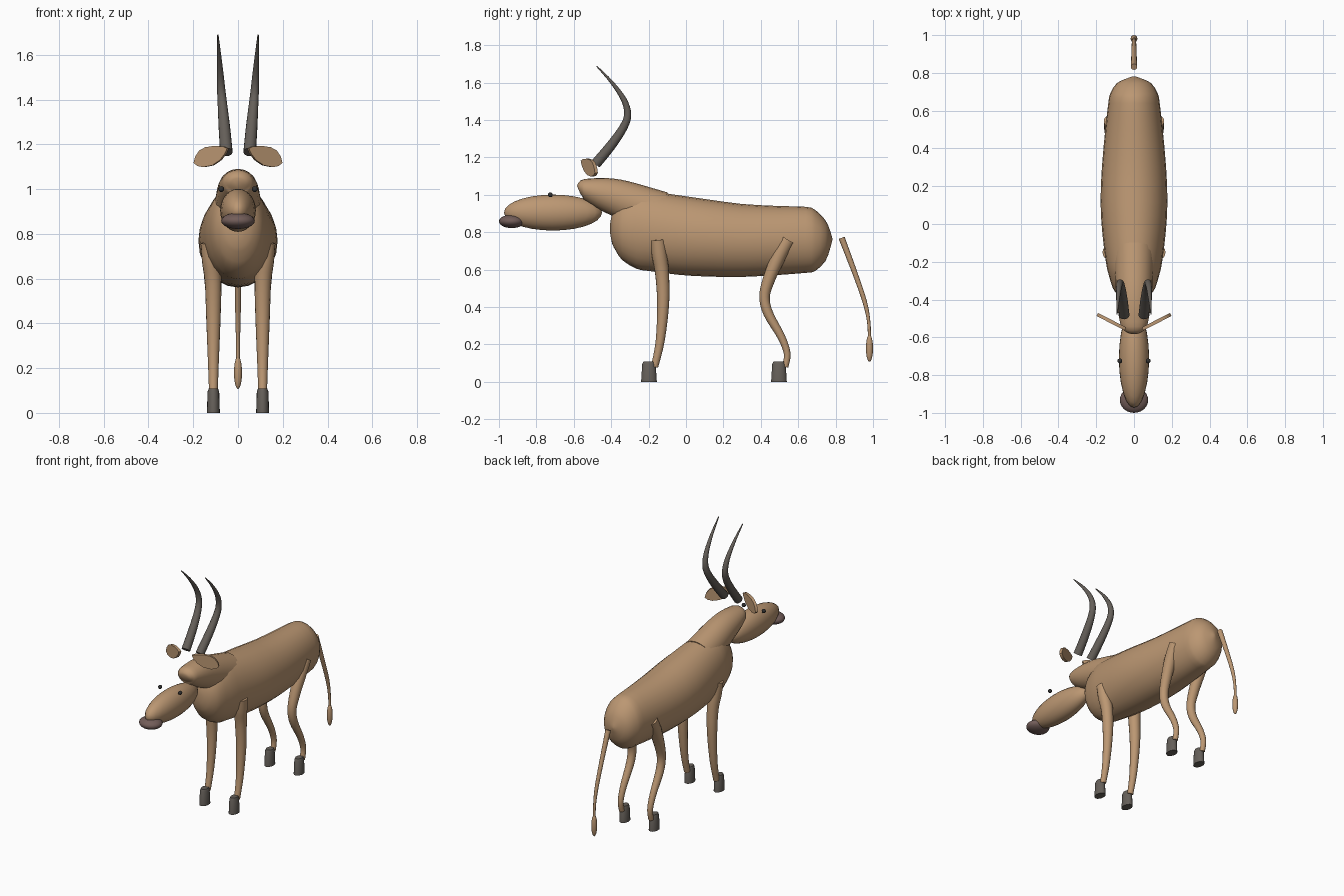
import bpy, bmesh, math
from mathutils import Vector, Matrix


def material(name, rgb):
    m = bpy.data.materials.new(name)
    m.diffuse_color = (*rgb, 1)
    return m


TAN = material("tan_coat", (0.50, 0.31, 0.17))
HORN = material("dark_horn", (0.13, 0.115, 0.10))
NOSE = material("nose", (0.17, 0.11, 0.10))
BLACK = material("eye_black", (0.03, 0.03, 0.03))


def finish(bm, name, mat):
    bmesh.ops.recalc_face_normals(bm, faces=bm.faces)
    me = bpy.data.meshes.new(name)
    bm.to_mesh(me)
    bm.free()
    ob = bpy.data.objects.new(name, me)
    bpy.context.collection.objects.link(ob)
    me.materials.append(mat)
    bpy.ops.object.select_all(action='DESELECT')
    ob.select_set(True)
    bpy.context.view_layer.objects.active = ob
    bpy.ops.object.shade_smooth_by_angle(angle=math.radians(45))
    return ob


def refine(keys, n):
    """Catmull-Rom interpolation of key rows."""
    if n <= 1:
        return keys
    pad = [keys[0]] + keys + [keys[-1]]
    out = []
    for i in range(1, len(pad) - 2):
        a, b, c, d = pad[i - 1:i + 3]
        for k in range(n):
            t = k / n
            out.append([0.5 * (2 * q + (r - p) * t + (2 * p - 5 * q + 4 * r - s) * t * t
                               + (3 * q - p - 3 * r + s) * t ** 3)
                        for p, q, r, s in zip(a, b, c, d)])
    return out + [keys[-1]]


def tube(name, keys, mat, sides=16, n=4, axis=None):
    """Skin rings along a path; each key is x, y, z, half width, half depth."""
    rows = refine([list(k) for k in keys], n)
    pts = [Vector(r[:3]) for r in rows]
    bm = bmesh.new()
    rings = []
    for i, r in enumerate(rows):
        t = Vector(axis) if axis else pts[min(i + 1, len(pts) - 1)] - pts[max(i - 1, 0)]
        t.normalize()
        side = (Vector((1, 0, 0)) - t * t.x).normalized()
        up = side.cross(t)
        rings.append([bm.verts.new(pts[i] + side * math.cos(a) * r[3] + up * math.sin(a) * r[4])
                      for a in (2 * math.pi * k / sides for k in range(sides))])
    for lo, hi in zip(rings, rings[1:]):
        for k in range(sides):
            j = (k + 1) % sides
            bm.faces.new((lo[k], lo[j], hi[j], hi[k]))
    bm.faces.new(rings[0])
    bm.faces.new(rings[-1])
    return finish(bm, name, mat)


def ellipsoid(name, centre, radii, mat, u=24, v=14):
    bm = bmesh.new()
    bmesh.ops.create_uvsphere(bm, u_segments=u, v_segments=v, radius=1,
                              matrix=Matrix.Translation(centre) @ Matrix.Diagonal((*radii, 1)))
    return finish(bm, name, mat)


# Body: rings from chest to rump (y, bottom, top, half width)
body = [(-0.405, 0.79, 0.85, 0.02), (-0.395, 0.74, 0.90, 0.055), (-0.375, 0.70, 0.94, 0.085),
        (-0.34, 0.65, 0.985, 0.112), (-0.265, 0.605, 1.02, 0.135), (-0.20, 0.593, 1.02, 0.149),
        (-0.035, 0.572, 0.997, 0.169), (0.12, 0.563, 0.975, 0.177), (0.30, 0.561, 0.951, 0.17),
        (0.50, 0.572, 0.94, 0.152), (0.64, 0.583, 0.936, 0.136), (0.69, 0.592, 0.92, 0.126),
        (0.745, 0.645, 0.865, 0.092), (0.77, 0.71, 0.81, 0.04), (0.782, 0.757, 0.769, 0.005)]
tube("body", [(0, y, (b + t) / 2, w, (t - b) / 2) for y, b, t, w in body], TAN, 24, 2, (0, 1, 0))

# Neck
tube("neck", [(0, -0.14, 0.90, 0.11, 0.12), (0, -0.30, 0.96, 0.10, 0.107),
              (0, -0.38, 0.988, 0.093, 0.098), (0, -0.46, 1.01, 0.085, 0.083),
              (0, -0.53, 1.028, 0.072, 0.06), (0, -0.557, 1.03, 0.06, 0.048),
              (0, -0.573, 1.025, 0.035, 0.025)], TAN, 20, 2)

# Head and muzzle
ellipsoid("head", (0, -0.711, 0.905), (0.08, 0.262, 0.096), TAN)
ellipsoid("muzzle", (0, -0.932, 0.858), (0.075, 0.068, 0.036), NOSE)

# Tail with tuft
tube("tail", [(0, 0.832, 0.77, 0.017, 0.017), (0, 0.90, 0.59, 0.014, 0.014),
              (0, 0.955, 0.43, 0.012, 0.012), (0, 0.977, 0.32, 0.009, 0.009),
              (0, 0.981, 0.22, 0.008, 0.008)], TAN, 12)
ellipsoid("tail_tuft", (0, 0.981, 0.18), (0.018, 0.019, 0.073), TAN, 16, 10)

for s, label in ((-1, "left"), (1, "right")):
    # Eye
    ellipsoid(f"{label}_eye", (s * 0.075, -0.725, 1.0), (0.013, 0.013, 0.013), BLACK, 12, 8)

    # Ear: thin leaf plate
    bm = bmesh.new()
    out = Vector((s * 0.89, 0.45, 0))
    thick = Vector((s * 0.45, -0.89, 0)) * 0.009
    leaf = [(0.0, 1.182), (0.02, 1.19), (0.065, 1.193), (0.11, 1.187), (0.14, 1.172), (0.16, 1.145),
            (0.168, 1.118), (0.15, 1.103), (0.12, 1.098), (0.075, 1.106), (0.035, 1.13), (0.01, 1.16)]
    front, back = ([bm.verts.new(Vector((s * 0.045, -0.555, z)) + out * d + thick * k)
                    for d, z in leaf] for k in (1, -1))
    bm.faces.new(front)
    bm.faces.new(back)
    for k in range(len(leaf)):
        j = (k + 1) % len(leaf)
        bm.faces.new((front[k], front[j], back[j], back[k]))
    finish(bm, f"{label}_ear", TAN)

    # Horn
    horn = [(0.052, -0.483, 1.165, 0.028), (0.06, -0.40, 1.265, 0.026), (0.068, -0.335, 1.36, 0.022),
            (0.074, -0.312, 1.43, 0.019), (0.079, -0.333, 1.51, 0.015), (0.085, -0.40, 1.605, 0.009),
            (0.09, -0.478, 1.688, 0.003)]
    tube(f"{label}_horn", [(s * x, y, z, r, r) for x, y, z, r in horn], HORN)

    # Legs (x, y, z, radius)
    front_leg = [(0.125, -0.15, 0.76, 0.042), (0.12, -0.142, 0.68, 0.041), (0.111, -0.128, 0.58, 0.037),
                 (0.11, -0.122, 0.42, 0.032), (0.11, -0.138, 0.22, 0.024), (0.11, -0.168, 0.08, 0.019)]
    rear_leg = [(0.12, 0.545, 0.76, 0.04), (0.118, 0.495, 0.67, 0.039), (0.113, 0.444, 0.55, 0.033),
                (0.11, 0.42, 0.455, 0.028), (0.11, 0.44, 0.365, 0.026), (0.11, 0.51, 0.24, 0.021),
                (0.11, 0.541, 0.15, 0.018), (0.11, 0.53, 0.08, 0.017)]
    for part, leg, hy in (("front", front_leg, -0.198), ("rear", rear_leg, 0.497)):
        tube(f"{part}_{label}_leg", [(s * x, y, z, r, r) for x, y, z, r in leg], TAN)
        hoof = [(0, 0.029, 0.042), (0.095, 0.026, 0.036), (0.108, 0.021, 0.03)]
        tube(f"{part}_{label}_hoof", [(s * 0.11, hy, z, w, d) for z, w, d in hoof], HORN, 16, 1, (0, 0, 1))
